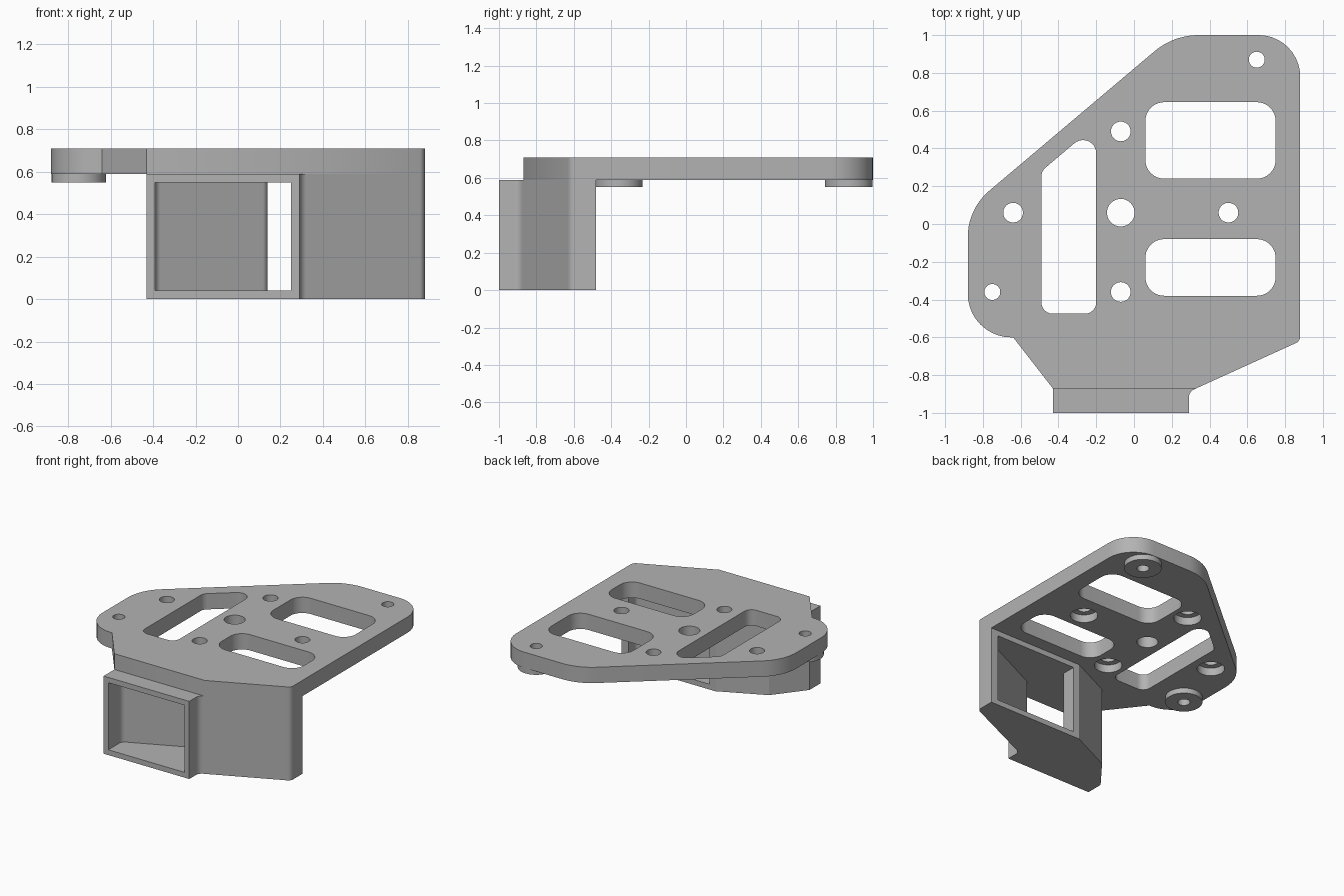
import bpy, bmesh, math
from mathutils import Vector

cube = bpy.data.objects.get("Cube")
if cube:
    bpy.data.objects.remove(cube, do_unlink=True)

grey = bpy.data.materials.new("plain_grey")
grey.use_nodes = True
colour = (0.45, 0.45, 0.45, 1)
grey.diffuse_color = colour
grey.node_tree.nodes["Principled BSDF"].inputs["Base Color"].default_value = colour


def rounded(corners, steps=10):
    """Outline from (x, y, radius) corners, each rounded by its radius."""
    pts = []
    for i, (x, y, r) in enumerate(corners):
        p = Vector((x, y))
        if r == 0:
            pts.append(p)
            continue
        u = (Vector(corners[i - 1][:2]) - p).normalized()
        v = (Vector(corners[(i + 1) % len(corners)][:2]) - p).normalized()
        half = u.angle(v) / 2
        centre = p + (u + v).normalized() * (r / math.sin(half))
        t = r / math.tan(half)
        a, b = (p + u * t - centre).normalized(), (p + v * t - centre).normalized()
        total = math.pi - 2 * half
        for k in range(steps + 1):
            f = k / steps
            d = (a * math.sin((1 - f) * total) + b * math.sin(f * total)) / math.sin(total)
            pts.append(centre + d * r)
    return pts


def box(x0, x1, y0, y1, r):
    return rounded([(x0, y0, r), (x1, y0, r), (x1, y1, r), (x0, y1, r)])


def circle(x, y, r, n=40):
    return [Vector((x + r * math.cos(math.tau * i / n), y + r * math.sin(math.tau * i / n)))
            for i in range(n)]


def prism(name, outlines, z0, z1):
    """Extrude one or more separate outlines from z0 to z1."""
    bm = bmesh.new()
    for pts in outlines:
        face = bm.faces.new([bm.verts.new((p.x, p.y, z0)) for p in pts])
        ext = bmesh.ops.extrude_face_region(bm, geom=[face], use_keep_orig=True)
        for v in ext["geom"]:
            if isinstance(v, bmesh.types.BMVert):
                v.co.z = z1
    bmesh.ops.recalc_face_normals(bm, faces=bm.faces)
    me = bpy.data.meshes.new(name)
    bm.to_mesh(me)
    bm.free()
    me.materials.append(grey)
    ob = bpy.data.objects.new(name, me)
    bpy.context.collection.objects.link(ob)
    return ob


def cut(ob, outlines, z0, z1):
    """Subtract extruded outlines and bake the result."""
    cutter = prism("cutter", outlines, z0, z1)
    cutter.hide_render = True
    mod = ob.modifiers.new("cut", "BOOLEAN")
    mod.operation, mod.solver, mod.object = "DIFFERENCE", "EXACT", cutter
    dg = bpy.context.evaluated_depsgraph_get()
    me = bpy.data.meshes.new_from_object(ob.evaluated_get(dg))
    ob.modifiers.clear()
    ob.data = me
    bpy.data.objects.remove(cutter, do_unlink=True)


def smooth(ob):
    bpy.ops.object.select_all(action="DESELECT")
    ob.select_set(True)
    bpy.context.view_layer.objects.active = ob
    bpy.ops.object.shade_smooth_by_angle(angle=math.radians(25))


BOTTOM, TOP = 0.59, 0.71
screws = [(-0.07, 0.49), (-0.64, 0.06), (0.5, 0.06), (-0.07, -0.36)]
mounts = {"back_boss": (0.65, 0.87), "side_boss": (-0.75, -0.36)}

# Mounting plate
plate = prism("mounting_plate", [rounded([
    (-0.43, -0.87, 0), (0.33, -0.87, 0), (0.88, -0.62, 0.04), (0.88, 1, 0.22),
    (0.21, 1, 0.36), (-0.88, 0.08, 0.32), (-0.88, -0.6, 0.23), (-0.64, -0.6, 0)])],
    BOTTOM, TOP)

# Lightening slots, screw holes and the centre hole
slots = [box(0.06, 0.75, 0.24, 0.645, 0.1), box(0.06, 0.75, -0.38, -0.08, 0.1),
         rounded([(-0.49, -0.475, 0.06), (-0.2, -0.475, 0.06),
                  (-0.2, 0.525, 0.07), (-0.49, 0.28, 0.06)])]
holes = [circle(x, y, 0.052) for x, y in screws]
holes += [circle(x, y, 0.042) for x, y in mounts.values()]
cut(plate, slots + holes + [circle(-0.07, 0.06, 0.073)], 0.4, 0.9)

# Recesses for the screw heads on the underside
cut(plate, [circle(x, y, 0.095) for x, y in screws], 0.5, 0.65)
smooth(plate)

# Round bosses below the plate
for name, (x, y) in mounts.items():
    boss = prism(name, [circle(x, y, 0.128)], 0.55, BOTTOM)
    cut(boss, [circle(x, y, 0.042)], 0.4, 0.9)
    smooth(boss)

# Slanted duct under the front edge
duct = prism("front_duct", [rounded([
    (-0.43, -1, 0), (0.29, -1, 0), (0.29, -0.888, 0.05), (0.88, -0.62, 0.04),
    (0.88, -0.48, 0), (0.09, -0.48, 0), (-0.25, -0.64, 0), (-0.43, -0.87, 0)])],
    0, BOTTOM)

# Passage through the duct, open at the front and back
cut(duct, [rounded([
    (-0.39, -1.1, 0), (0.25, -1.1, 0), (0.25, -0.84, 0.03), (0.82, -0.57, 0.03),
    (0.82, -0.4, 0), (0.14, -0.4, 0), (0.14, -0.6, 0.04), (-0.39, -0.84, 0.04)])],
    0.04, 0.55)
smooth(duct)
